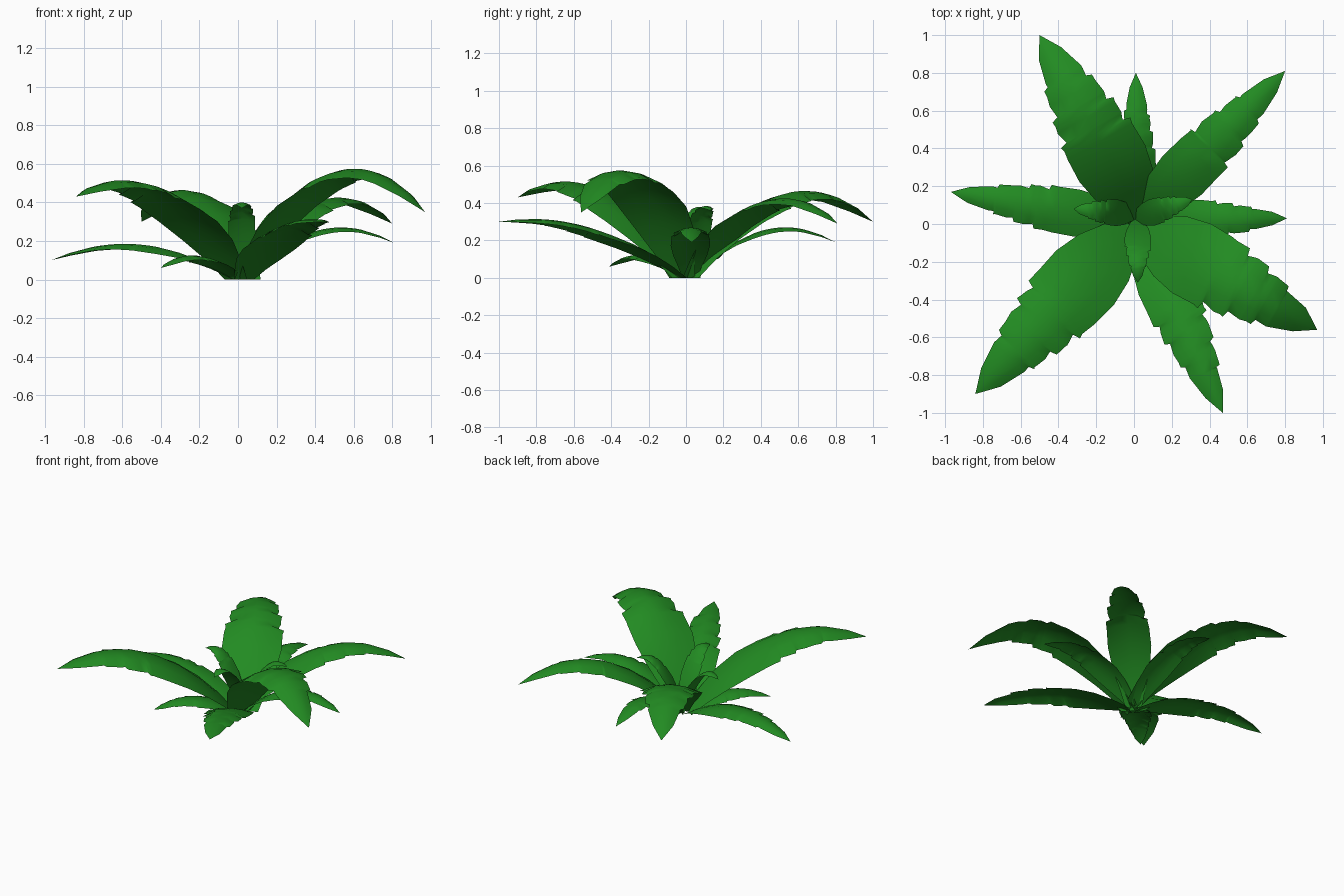
import bpy, math, random
from mathutils import Vector

if "Cube" in bpy.data.objects:
    bpy.data.objects.remove(bpy.data.objects["Cube"])

random.seed(4)

green = bpy.data.materials.new("leaf_green")
green.diffuse_color = (0.016, 0.258, 0.016, 1)
green.use_nodes = True
green.node_tree.nodes["Principled BSDF"].inputs["Base Color"].default_value = green.diffuse_color

# Half-width along the leaf, as (position, fraction of the widest part)
OUTLINE = [(0, .38), (.08, .6), (.18, .86), (.3, 1), (.42, .98), (.55, .87),
           (.68, .7), (.78, .56), (.9, .34), (1, 0.0)]
ACROSS = [-1, -.5, 0, .5, 1]


def width_at(t):
    for (a, wa), (b, wb) in zip(OUTLINE, OUTLINE[1:]):
        if t <= b:
            return wa + (wb - wa) * (t - a) / (b - a)
    return 0


def tears(first):
    # positions of the torn notches on one edge
    return [first + i * .13 + random.uniform(-.025, .025) for i in range(3)]


def edge_factor(t, cuts):
    # the edge flares out to each tear, steps sharply in, then recovers
    for c in cuts:
        if abs(t - c) < 1e-6:
            return 1.06
        if c < t < c + .06:
            return .85 + .15 * (t - c - .01) / .05
    return 1


def leaf(name, base, tip, peak, tip_z, width):
    base, tip = Vector(base), Vector(tip)
    axis = tip - base
    side = Vector((-axis.y, axis.x)).normalized()
    # arching midrib: a parabola through the ground, the peak and the tip
    b = 2 * peak - tip_z + 2 * math.sqrt(peak * (peak - tip_z))
    a = b + tip_z
    cuts = {-1: tears(.46), 1: tears(.5)}
    stations = {t for t, _ in OUTLINE[:-1]}
    for c in cuts[-1] + cuts[1]:
        stations |= {c, c + .01}
    stations = sorted(stations)

    verts, faces = [], []
    for t in stations:
        mid = base + axis * t
        z = a * t - b * t * t
        half = width * .5 * width_at(t)
        for u in ACROSS:
            s = u
            if abs(u) == 1:
                s = u * edge_factor(t, cuts[u])
            p = mid + side * half * s
            droop = .3 * half * u * u * min(1, 2.2 * t)
            verts.append((p.x, p.y, max(0, z - droop)))
    n = len(ACROSS)
    for r in range(len(stations) - 1):
        for c in range(n - 1):
            i = r * n + c
            faces.append((i + 1, i, i + n, i + n + 1))
    # pointed tip
    verts.append((tip.x, tip.y, tip_z))
    last = (len(stations) - 1) * n
    for c in range(n - 1):
        faces.append((last + c + 1, last + c, len(verts) - 1))

    mesh = bpy.data.meshes.new(name)
    mesh.from_pydata(verts, [], faces)
    mesh.materials.append(green)
    mesh.shade_smooth()
    obj = bpy.data.objects.new(name, mesh)
    bpy.context.collection.objects.link(obj)


# name, base xy, tip xy, peak height, tip height, width
LEAVES = [
    # large outer leaves
    ("large_leaf_back_left", (.05, .03), (-.5, 1.0), .465, .30, .40),
    ("large_leaf_back_right", (.02, .02), (.8, .81), .425, .29, .29),
    ("large_leaf_front_right", (.02, -.02), (.97, -.56), .575, .35, .42),
    ("large_leaf_front", (.03, -.02), (.47, -1.0), .315, .30, .30),
    ("large_leaf_front_left", (-.01, -.02), (-.84, -.9), .515, .43, .42),
    ("large_leaf_left", (-.02, .01), (-.97, .17), .185, .10, .25),
    # medium lower leaves
    ("medium_leaf_right", (.03, .02), (.81, .03), .27, .19, .21),
    ("medium_leaf_back", (.02, .04), (.01, .8), .27, .19, .20),
    ("medium_leaf_front_left", (-.01, -.01), (-.4, -.41), .125, .06, .20),
    # small upright inner leaves
    ("inner_leaf_left", (.01, .05), (-.32, .08), .38, .35, .14),
    ("inner_leaf_right", (.0, .03), (.31, .13), .385, .36, .14),
    ("inner_leaf_front", (.02, .03), (.02, -.31), .40, .37, .14),
]
for spec in LEAVES:
    leaf(*spec)
